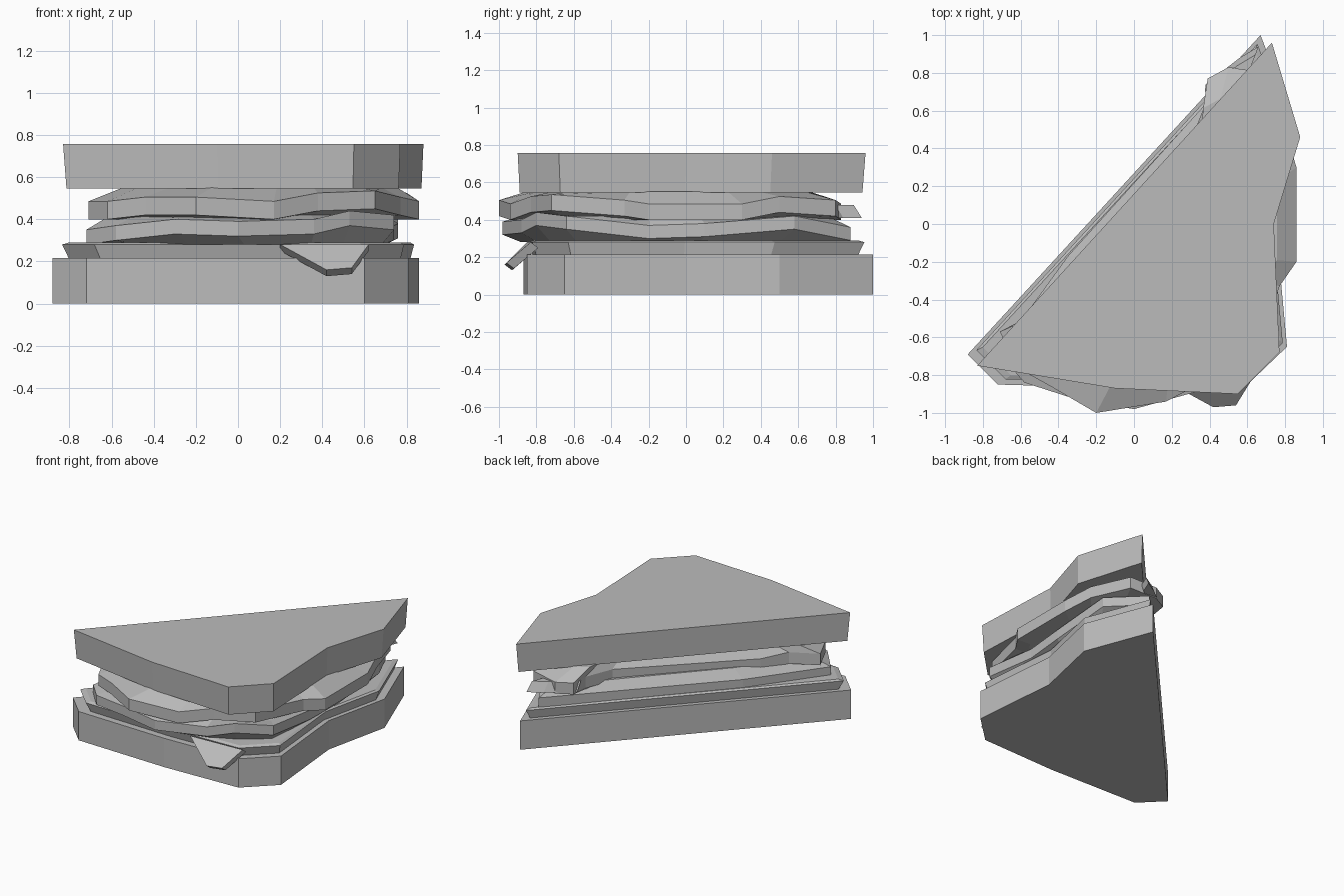
import bpy, bmesh
from mathutils import Vector

cube = bpy.data.objects.get("Cube")
if cube:
    bpy.data.objects.remove(cube, do_unlink=True)

# One plain colour for every part
grey = bpy.data.materials.new("plain grey")
grey.use_nodes = True
grey.diffuse_color = (.5, .5, .5, 1)
shader = grey.node_tree.nodes["Principled BSDF"]
shader.inputs["Base Color"].default_value = grey.diffuse_color

# Middle of the sandwich, toward which rims are drawn in
centre = Vector((.25, -.15))


def loft(name, rings):
    """Join equal-length rings from bottom to top and close both ends."""
    bm = bmesh.new()
    loops = [[bm.verts.new(point) for point in ring] for ring in rings]
    count = len(loops[0])
    for low, high in zip(loops, loops[1:]):
        for i in range(count):
            j = (i + 1) % count
            bm.faces.new((low[i], low[j], high[j], high[i]))
    bm.faces.new(reversed(loops[0]))
    bm.faces.new(loops[-1])
    bmesh.ops.recalc_face_normals(bm, faces=bm.faces)
    mesh = bpy.data.meshes.new(name)
    bm.to_mesh(mesh)
    bm.free()
    mesh.materials.append(grey)
    part = bpy.data.objects.new(name, mesh)
    bpy.context.collection.objects.link(part)


def level_ring(outline, height, scale=1):
    """Flat copy of an outline, drawn in toward the centre by scale."""
    ring = []
    for point in outline:
        spot = centre.lerp(Vector(point[:2]), scale)
        ring.append((spot.x, spot.y, height))
    return ring


def shifted(points, offset):
    """Copy of a ring moved by an offset."""
    return [Vector(point) + Vector(offset) for point in points]


def wavy_layer(name, rim, thickness, bottom, top, draw_in):
    """A filling whose rim rises and falls between a flat bottom and top."""
    loft(name, [
        level_ring(rim, bottom, draw_in),
        rim,
        shifted(rim, (0, 0, thickness)),
        level_ring(rim, top, draw_in),
    ])


# Bread slices, each a thick slab with one long cut side
lower_outline = [(-.88, -.69), (-.72, -.85), (0, -.87), (.6, -.85),
                 (.81, -.65), (.75, 0), (.86, .5), (.67, 1)]
loft("bottom_bread", [level_ring(lower_outline, 0),
                      level_ring(lower_outline, .215)])

upper_outline = [(-.83, -.75), (-.1, -.87), (.55, -.9), (.77, -.68),
                 (.74, 0), (.88, .46), (.73, .96)]
loft("top_bread", [level_ring(upper_outline, .545, .985),
                   level_ring(upper_outline, .757)])

# Flat slice on the bottom bread, flaring upward
loft("flat_slice", [level_ring(lower_outline, .21, .93),
                    level_ring(lower_outline, .28, .96),
                    level_ring(lower_outline, .29, .93)])

# Corner of the slice drooping over the front
droop = [(.2, -.85, .28), (.42, -.97, .16), (.54, -.96, .17), (.62, -.83, .28)]
loft("drooping_corner", [shifted(droop, (0, .04, -.03)), droop])

# Lower wavy filling
lower_rim = [(-.72, -.68, .28), (-.58, -.84, .3), (-.3, -.93, .33),
             (0, -.98, .32), (.36, -.88, .33), (.53, -.8, .37),
             (.74, -.64, .35), (.74, -.2, .3), (.76, .1, .31),
             (.76, .58, .35), (.6, .88, .29), (-.35, -.17, .28)]
wavy_layer("lower_filling", lower_rim, .07, .28, .42, .88)

# Upper wavy filling, with folded ends along the cut side
upper_rim = [(-.71, -.57, .4), (-.62, -.76, .4), (-.44, -.86, .42),
             (-.2, -1, .42), (.17, -.94, .4), (.38, -.83, .44),
             (.65, -.72, .45), (.77, -.33, .42), (.86, -.2, .4),
             (.86, .3, .4), (.8, .5, .44), (.7, .8, .42),
             (.5, .83, .4), (.39, .77, .4), (.38, .64, .4),
             (.3, .44, .4), (-.4, -.31, .38), (-.52, -.47, .4)]
wavy_layer("upper_filling", upper_rim, .085, .4, .55, .83)

# Curled tip at the back corner
tip = [(.38, .74), (.44, .68), (.62, .84), (.66, .94), (.56, .88)]
loft("curled_tip", [level_ring(tip, .41), level_ring(tip, .48, .96)])
